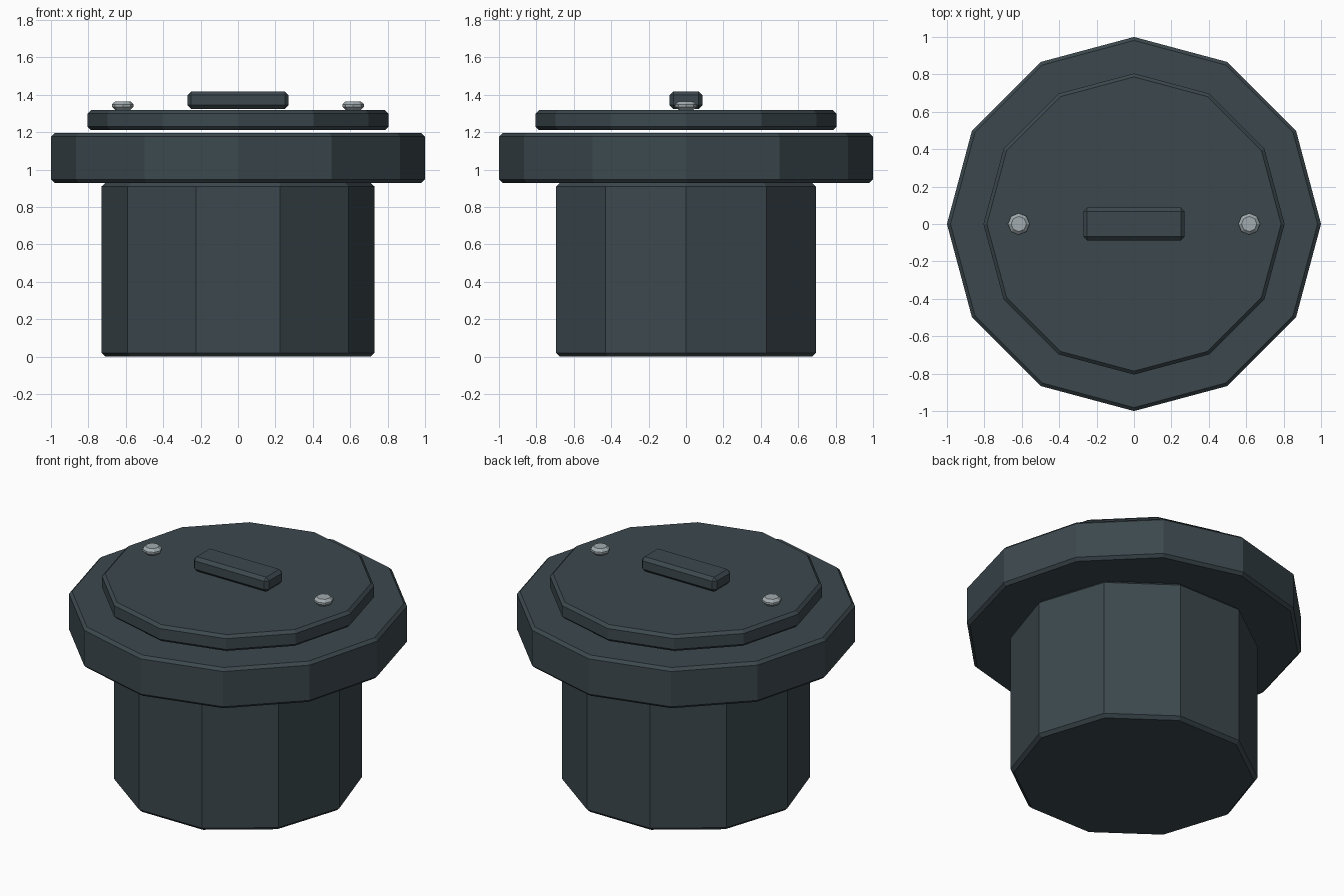
import bpy
import bmesh
from math import radians
from mathutils import Matrix

default = bpy.data.objects.get("Cube")
if default:
    bpy.data.objects.remove(default)


def make_material(name, colour):
    mat = bpy.data.materials.new(name)
    mat.use_nodes = True
    mat.diffuse_color = (*colour, 1)
    mat.node_tree.nodes["Principled BSDF"].inputs["Base Color"].default_value = (*colour, 1)
    return mat


slate = make_material("dark slate", (0.045, 0.065, 0.075))
steel = make_material("pale steel", (0.36, 0.41, 0.43))


def finish(name, bm, mat, bevel, location):
    """Chamfer every edge of the solid and turn it into an object."""
    bmesh.ops.bevel(bm, geom=bm.edges[:], offset=bevel, segments=1,
                    affect='EDGES', clamp_overlap=True)
    mesh = bpy.data.meshes.new(name)
    bm.to_mesh(mesh)
    bm.free()
    mesh.materials.append(mat)
    obj = bpy.data.objects.new(name, mesh)
    obj.location = location
    bpy.context.collection.objects.link(obj)
    return obj


def prism(name, sides, radius, low, high, mat, bevel, x=0, turn=0):
    """Upright prism with chamfered rims; upright edges stay sharp."""
    bm = bmesh.new()
    bmesh.ops.create_cone(bm, cap_ends=True, segments=sides, radius1=radius,
                          radius2=radius, depth=high - low,
                          matrix=Matrix.Rotation(radians(turn), 4, 'Z'))
    rims = [e for e in bm.edges if abs(e.verts[0].co.z - e.verts[1].co.z) < 0.001]
    bmesh.ops.bevel(bm, geom=rims, offset=bevel, segments=1, affect='EDGES')
    mesh = bpy.data.meshes.new(name)
    bm.to_mesh(mesh)
    bm.free()
    mesh.materials.append(mat)
    obj = bpy.data.objects.new(name, mesh)
    obj.location = (x, 0, (low + high) / 2)
    bpy.context.collection.objects.link(obj)
    return obj


# Ten-sided barrel, twelve-sided collar and lid
prism("barrel", 10, 0.73, 0, 0.93, slate, 0.02, turn=90)
prism("collar", 12, 1.0, 0.93, 1.195, slate, 0.018)
prism("lid", 12, 0.805, 1.212, 1.318, slate, 0.018)

# Chamfered grip bar on the lid
bm = bmesh.new()
bmesh.ops.create_cube(bm, size=1, matrix=Matrix.Diagonal((0.54, 0.176, 0.094, 1)))
finish("grip_bar", bm, slate, 0.02, (0, 0, 1.372))

# A bolt on each side of the grip
for side, x in (("left", 0.616), ("right", -0.616)):
    prism(side + "_bolt", 8, 0.058, 1.32, 1.365, steel, 0.016, x)
